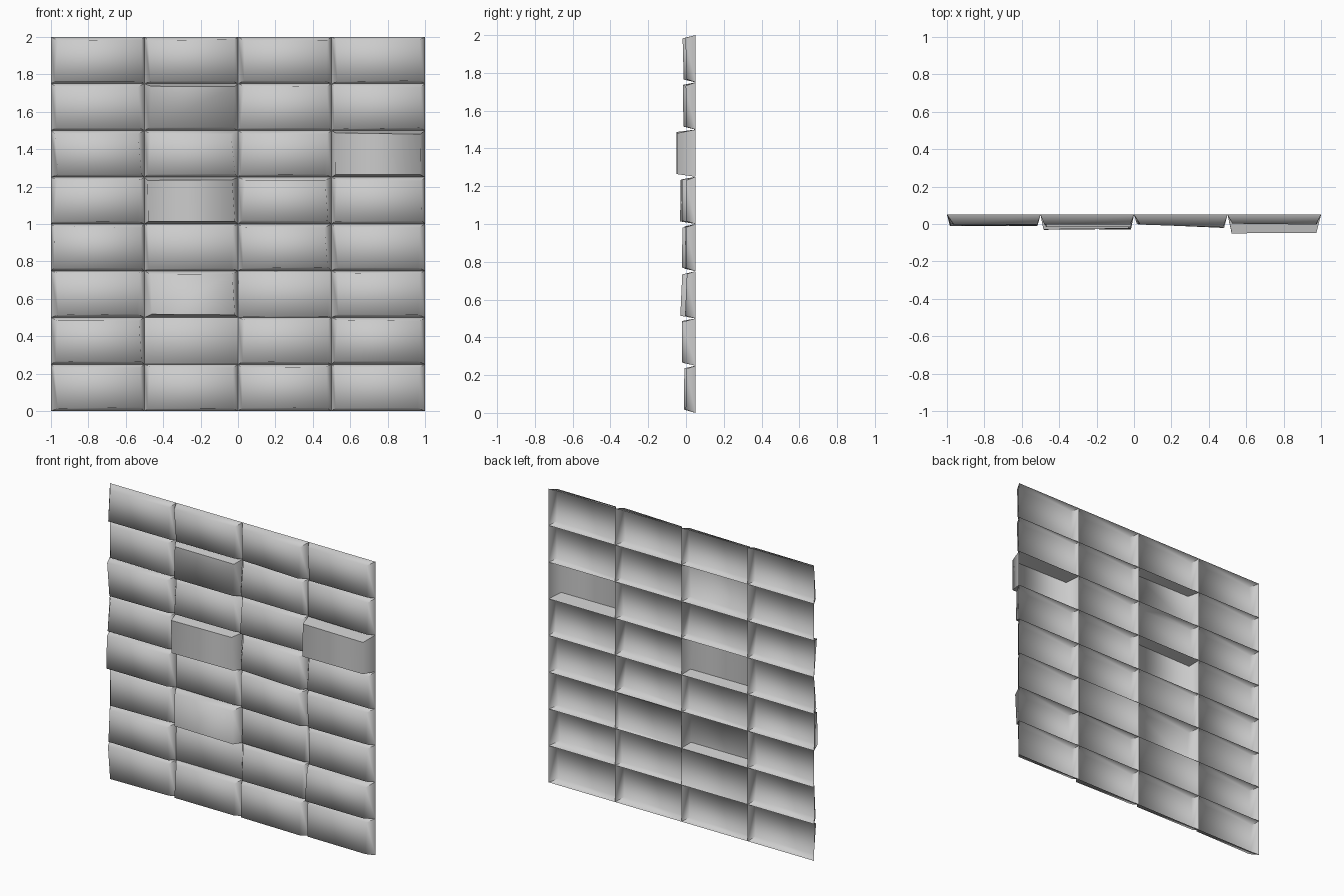
import bpy, bmesh, math, random

if "Cube" in bpy.data.objects:
    bpy.data.objects.remove(bpy.data.objects["Cube"])

random.seed(4)
W, H, BACK = 0.5, 0.25, 0.05

# Front-face y position (hundredths) at left/right end of each brick, top row first
FRONT = [
    [(0, 0), (0, 0), (0, -1.5), (0.5, 0)],
    [(1, 0.5), (-1.5, -1.5), (1, 0.5), (2, 0)],
    [(-1, -0.5), (0, 0), (0, 0.5), (-5, -4.7)],
    [(0.5, 0), (-3, -2.5), (0, -2), (0.5, 0)],
    [(-1, -1), (2, 1), (0, -2), (-0.5, 0)],
    [(0.5, 0.5), (-2, -2.5), (4.2, 3), (0, 0)],
    [(-0.5, -1), (4.5, 4.5), (0.5, 1), (-2, -2)],
    [(0, 0), (0.5, 0), (0, -1), (0.5, 0)],
]
# Lean of each row: how far the bottom edge sits ahead of the top (hundredths)
LEAN = [-0.6, -0.3, 0, 0.2, 0.2, 1.0, 0, 0.3]


def brick(name, x, z, left, right, lean):
    """Open-backed tile: outline on the back plane, tapered to a tilted face."""
    bm = bmesh.new()
    rim = [(x, z), (x + W, z), (x + W, z + H), (x, z + H)]
    back = [bm.verts.new((px, BACK, pz)) for px, pz in rim]
    front = []
    for i, (px, pz) in enumerate(rim):
        sx = 1 if i in (0, 3) else -1
        sz = 1 if i in (0, 1) else -1
        y = (left if sx > 0 else right) / 100 - sz * lean / 200
        y = max(-0.05, min(0.046, y))
        k = min(1, (BACK - y) / 0.05)
        dx = k * random.uniform(0.015, 0.04)
        dz = k * random.uniform(0.013, 0.02)
        front.append(bm.verts.new((px + sx * dx, y, pz + sz * dz)))
    bm.faces.new(front)
    for i in range(4):
        j = (i + 1) % 4
        bm.faces.new((back[i], back[j], front[j], front[i]))
    me = bpy.data.meshes.new(name)
    bm.to_mesh(me)
    bm.free()
    ob = bpy.data.objects.new(name, me)
    bpy.context.collection.objects.link(ob)
    return ob


# Wall of four columns by eight rows
for r, row in enumerate(FRONT):
    for c, (left, right) in enumerate(row):
        ob = brick(f"wall_tile_{r + 1}_{c + 1}", -1 + c * W, 2 - (r + 1) * H,
                   left, right, LEAN[r])
        ob.select_set(True)
        bpy.context.view_layer.objects.active = ob
bpy.ops.object.shade_smooth_by_angle(angle=math.radians(78))
